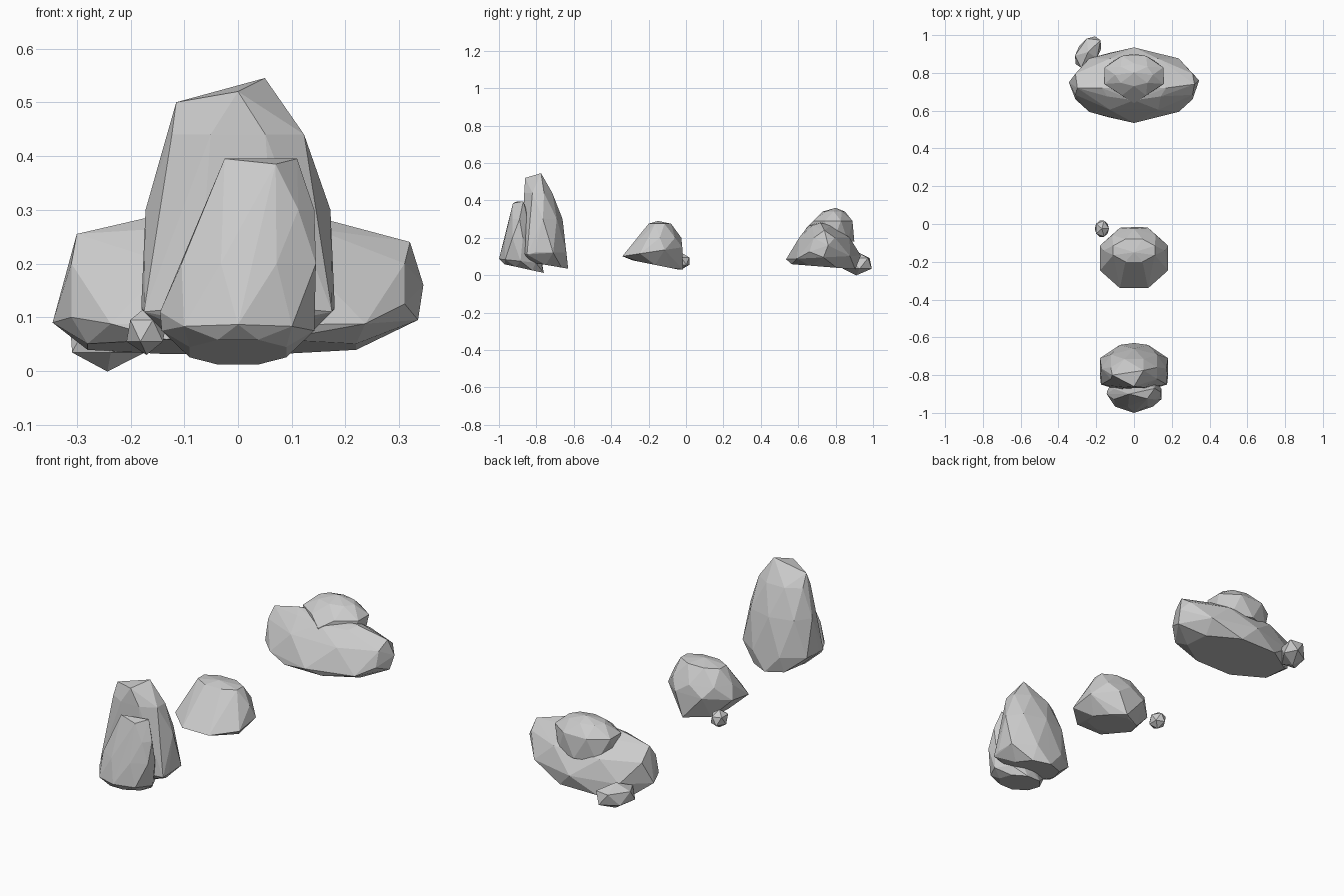
import bpy, bmesh, math
from mathutils import Matrix, Vector

cube = bpy.data.objects.get("Cube")
if cube:
    bpy.data.objects.remove(cube, do_unlink=True)

stone = bpy.data.materials.new("stone grey")
stone.use_nodes = True
colour = (0.6, 0.6, 0.6, 1)
stone.diffuse_color = colour
stone.node_tree.nodes["Principled BSDF"].inputs["Base Color"].default_value = colour


def finish(name, bm):
    """Turn a bmesh into a flat-shaded stone object."""
    bmesh.ops.recalc_face_normals(bm, faces=bm.faces)
    mesh = bpy.data.meshes.new(name)
    bm.to_mesh(mesh)
    bm.free()
    mesh.materials.append(stone)
    obj = bpy.data.objects.new(name, mesh)
    bpy.context.collection.objects.link(obj)
    return obj


def boulder(name, rings, corners, first=0, sides=8):
    """Faceted hull around staggered oval rings (x, y, z, rx, ry, tilt) and corners."""
    bm = bmesh.new()
    for row, (x, y, z, rx, ry, tilt) in enumerate(rings, first):
        for i in range(sides):
            angle = math.tau * (i + row % 2 / 2) / sides
            # staggered rows are widened so their flats keep the full width
            grow = 1 / math.cos(math.pi / sides) if row % 2 else 1
            dx = rx * grow * math.cos(angle)
            dy = ry * grow * math.sin(angle)
            bm.verts.new((x + dx, y + dy, z + tilt * dy))
    for corner in corners:
        bm.verts.new(corner)
    hull = bmesh.ops.convex_hull(bm, input=bm.verts)
    loose = {v for v in hull["geom_interior"] + hull["geom_unused"]
             if isinstance(v, bmesh.types.BMVert)}
    bmesh.ops.delete(bm, geom=list(loose), context='VERTS')
    return finish(name, bm)


def pebble(name, centre, size, turn=0):
    """Small twenty-sided stone."""
    bm = bmesh.new()
    matrix = (Matrix.Translation(Vector(centre))
              @ Matrix.Rotation(math.radians(turn), 4, 'Z')
              @ Matrix.Diagonal((*size, 1)))
    bmesh.ops.create_icosphere(bm, subdivisions=1, radius=1, matrix=matrix)
    return finish(name, bm)


# Tall pair at the front
boulder("tall_rock", [
    (0, -.75, .055, .12, .12, -.17),
    (0, -.76, .12, .18, .12, 0),
    (0, -.765, .3, .172, .105, 0),
    (0, -.79, .44, .123, .075, 0),
], [(.05, -.775, .545), (0, -.86, .52), (-.115, -.8, .5),
    (.175, -.85, .11), (-.175, -.85, .11)])
boulder("leaning_rock", [
    (0, -.865, .035, .09, .105, -.22),
    (0, -.885, .075, .142, .115, -.1),
    (.02, -.9, .2, .125, .067, 0),
    (.04, -.89, .3, .102, .055, 0),
], [(-.025, -.9, .395), (.07, -.925, .385), (.11, -.87, .395), (-.145, -.9, .11)],
    first=1 - 2 + 2)

# Rounded rock in the middle
boulder("middle_rock", [
    (0, -.165, .055, .12, .12, -.2),
    (0, -.18, .125, .18, .16, .15),
    (0, -.14, .2, .163, .115, 0),
    (0, -.14, .275, .11, .06, 0),
], [(.03, -.015, .03), (0, -.15, .29)])
pebble("middle_pebble", (-.17, -.025, .075), (.042, .05, .045))

# Wide rock with its cap stone at the back
boulder("wide_rock", [
    (-.03, .735, .045, .25, .17, -.08),
    (0, .735, .095, .335, .2, .05),
    (0, .74, .2, .31, .135, 0),
    (0, .725, .265, .2, .07, 0),
], [(-.3, .72, .255), (.32, .74, .24), (.345, .76, .16), (-.345, .75, .09),
    (.31, .66, .125), (-.31, .66, .1), (-.17, .72, .285), (.17, .72, .28)], first=1)
boulder("cap_rock", [
    (0, .785, .18, .15, .115, 0),
    (0, .785, .29, .155, .105, 0),
    (0, .79, .34, .1, .06, 0),
], [(0, .64, .25), (0, .8, .36)])
pebble("back_pebble", (-.243, .91, .063), (.064, .105, .064), -35)
